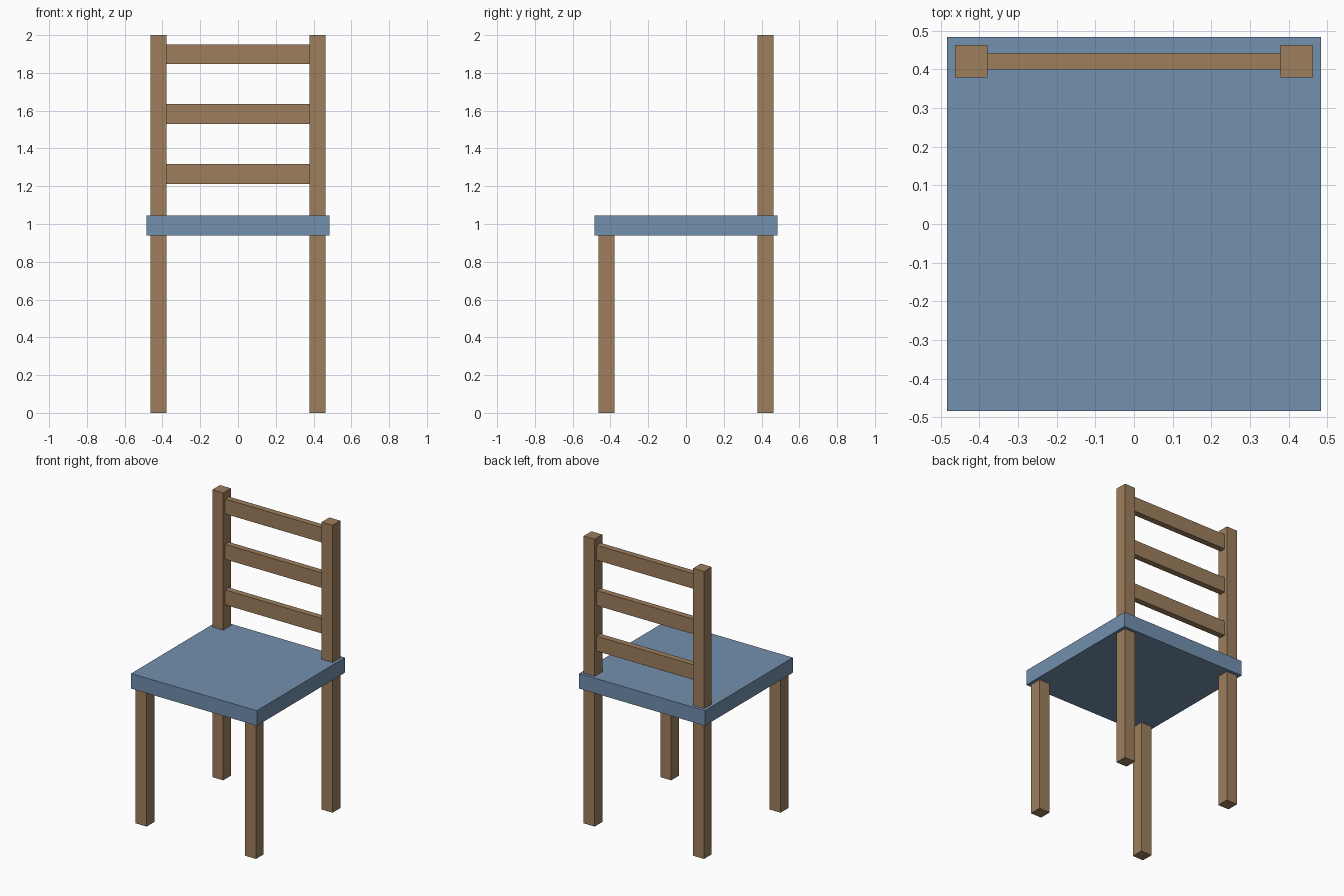
import bpy

old = bpy.data.objects.get("Cube")
if old:
    bpy.data.objects.remove(old, do_unlink=True)


def make_material(name, rgb):
    mat = bpy.data.materials.new(name)
    mat.use_nodes = True
    colour = (*rgb, 1.0)
    mat.diffuse_color = colour
    mat.node_tree.nodes["Principled BSDF"].inputs["Base Color"].default_value = colour
    return mat


def box(name, low, high, mat):
    """Axis-aligned block between two opposite corners."""
    centre = [(a + b) / 2 for a, b in zip(low, high)]
    bpy.ops.mesh.primitive_cube_add(size=1, location=centre)
    obj = bpy.context.object
    obj.name = name
    obj.scale = [b - a for a, b in zip(low, high)]
    bpy.ops.object.transform_apply(location=False, rotation=False, scale=True)
    obj.data.materials.append(mat)
    return obj


wood = make_material("brown wood", (0.34, 0.21, 0.11))
blue = make_material("blue seat paint", (0.168, 0.279, 0.418))

SEAT_HALF, SEAT_BOTTOM, SEAT_TOP = 0.484, 0.94, 1.045
POST_CENTRE, POST_HALF = 0.421, 0.042
POST_INNER = POST_CENTRE - POST_HALF


def post(name, x, y, bottom, top):
    box(name, (x - POST_HALF, y - POST_HALF, bottom),
        (x + POST_HALF, y + POST_HALF, top), wood)


# Seat
box("seat", (-SEAT_HALF, -SEAT_HALF, SEAT_BOTTOM),
    (SEAT_HALF, SEAT_HALF, SEAT_TOP), blue)

# Legs and back posts
for side, x in (("left", POST_CENTRE), ("right", -POST_CENTRE)):
    post(f"front_leg_{side}", x, -POST_CENTRE, 0, SEAT_BOTTOM)
    post(f"back_leg_{side}", x, POST_CENTRE, 0, SEAT_BOTTOM)
    post(f"back_post_{side}", x, POST_CENTRE, SEAT_TOP, 2)

# Horizontal slats of the backrest
for name, z in (("lower", 1.265), ("middle", 1.582), ("upper", 1.898)):
    box(f"{name}_back_slat", (-POST_INNER, 0.4, z - 0.052),
        (POST_INNER, 0.442, z + 0.052), wood)
